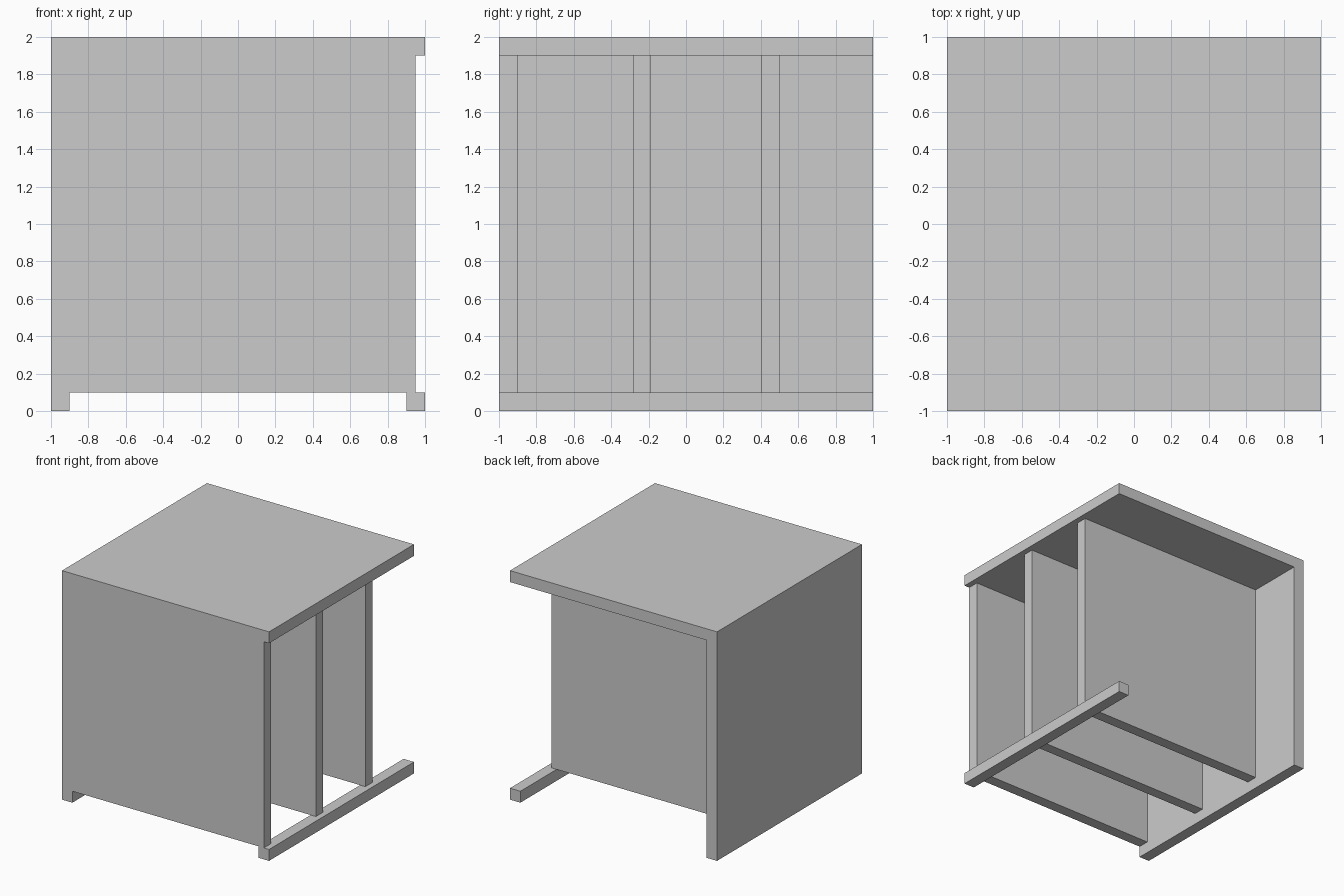
import bpy
import bmesh

if "Cube" in bpy.data.objects:
    bpy.data.objects.remove(bpy.data.objects["Cube"])


def extrude_profile(name, profile, y0, y1):
    """Sweep a closed XZ outline from y0 to y1."""
    bm = bmesh.new()
    face = bm.faces.new([bm.verts.new((x, y0, z)) for x, z in profile])
    swept = bmesh.ops.extrude_face_region(bm, geom=[face])["geom"]
    verts = [g for g in swept if isinstance(g, bmesh.types.BMVert)]
    bmesh.ops.translate(bm, verts=verts, vec=(0, y1 - y0, 0))
    bmesh.ops.recalc_face_normals(bm, faces=bm.faces)
    mesh = bpy.data.meshes.new(name)
    bm.to_mesh(mesh)
    bm.free()
    obj = bpy.data.objects.new(name, mesh)
    bpy.context.collection.objects.link(obj)
    return obj


def rect(x0, x1, z0, z1):
    return [(x0, z0), (x1, z0), (x1, z1), (x0, z1)]


# Side wall and top slab as one L-shaped shell
extrude_profile("side_wall_and_top",
                [(-1, 0), (-0.9, 0), (-0.9, 1.9), (1, 1.9), (1, 2), (-1, 2)],
                -1, 1)

# Rail along the floor on the open side
extrude_profile("bottom_rail", rect(0.9, 1, 0, 0.1), -1, 1)

# Upright panels between the wall and the open side
for name, y0, y1 in (("front_panel", -1, -0.9),
                     ("middle_panel", -0.283, -0.187),
                     ("rear_panel", 0.4, 0.5)):
    extrude_profile(name, rect(-0.9, 0.95, 0.1, 1.9), y0, y1)
